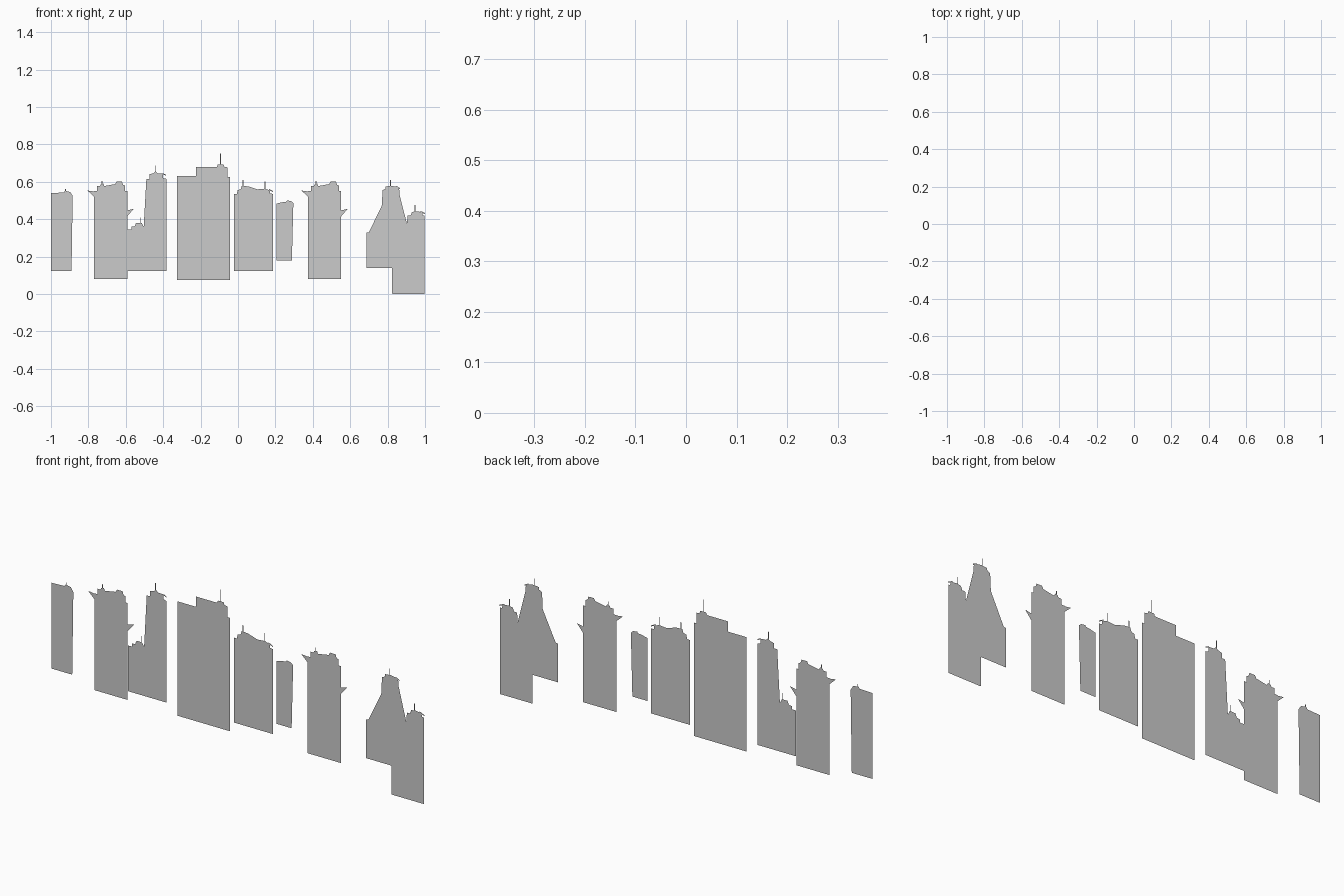
import bpy, bmesh


def cutout(name, outline, masts=(), fins=(), dx=0.0):
    """Flat skyline card in the XZ plane: outline, thin masts (x, z0, z1), extra fin polygons."""
    polys = [outline] + list(fins)
    for x, z0, z1 in masts:
        w = 0.002
        polys.append([(x - w, z0), (x + w, z0), (x + w, z1), (x - w, z1)])
    bm = bmesh.new()
    for poly in polys:
        bm.faces.new([bm.verts.new((x + dx, 0, z)) for x, z in poly])
    bmesh.ops.triangulate(bm, faces=bm.faces[:])
    mesh = bpy.data.meshes.new(name)
    bm.to_mesh(mesh)
    bm.free()
    obj = bpy.data.objects.new(name, mesh)
    bpy.context.collection.objects.link(obj)
    return obj


# Narrow block at the far left
cutout("left_block",
       [(-1, .123), (-.89, .123), (-.89, .522), (-.884, .525), (-.897, .545), (-.925, .552),
        (-.932, .542), (-.96, .535), (-.985, .535), (-.99, .54), (-1, .54)],
       masts=[(-.922, .55, .562)])

# Block with rooftop steps and side awnings, used twice
for name, dx in (("awning_block_left", 0), ("awning_block_right", 1.144)):
    cutout(name,
           [(-.77, .08), (-.592, .08), (-.592, .55), (-.605, .55), (-.605, .58), (-.618, .585),
            (-.62, .6), (-.65, .6), (-.657, .587), (-.675, .58), (-.715, .577), (-.72, .59),
            (-.735, .585), (-.738, .577), (-.755, .577), (-.755, .55), (-.77, .55)],
           masts=[(-.727, .58, .605)],
           fins=[[(-.77, .52), (-.77, .548), (-.805, .553)],
                 [(-.592, .415), (-.558, .455), (-.592, .447)]], dx=dx)

# Low block joined to a tall tower
cutout("stepped_block",
       [(-.59, .123), (-.383, .123), (-.383, .615), (-.4, .62), (-.4, .643), (-.43, .645),
        (-.44, .655), (-.452, .645), (-.472, .64), (-.472, .615), (-.49, .615), (-.49, .345),
        (-.505, .345), (-.508, .365), (-.515, .38), (-.545, .38), (-.552, .362),
        (-.568, .36), (-.57, .345), (-.59, .345)],
       masts=[(-.443, .65, .688), (-.52, .37, .41)],
       fins=[[(-.4, .64), (-.384, .632), (-.384, .637), (-.4, .645)]])

# Wide central block
cutout("central_block",
       [(-.325, .075), (-.042, .075), (-.042, .625), (-.057, .625), (-.057, .677), (-.075, .68),
        (-.077, .692), (-.108, .692), (-.112, .68), (-.225, .68), (-.225, .63), (-.325, .63)],
       masts=[(-.093, .69, .75)])

# Medium block with two roof sheds
cutout("medium_block",
       [(-.021, .123), (.187, .123), (.187, .535), (.172, .537), (.172, .553), (.145, .563),
        (.11, .56), (.085, .556), (.11, .54), (.073, .535), (.073, .555), (.058, .56),
        (.055, .575), (.02, .578), (.014, .56), (-.003, .555), (-.005, .535), (-.021, .535)],
       masts=[(.027, .57, .608), (.144, .56, .602)],
       fins=[[(.165, .556), (.187, .545), (.187, .55), (.165, .562)]])

# Small slim block
cutout("slim_block",
       [(.206, .178), (.288, .178), (.288, .48), (.296, .486), (.283, .497), (.262, .5),
        (.257, .491), (.235, .49), (.206, .483)])

# Right-hand cluster with low shed, tall tower and end tower
cutout("right_cluster",
       [(.687, .14), (.823, .14), (.823, .003), (.998, .003), (.998, .42), (.988, .42),
        (.985, .437), (.955, .442), (.93, .438), (.923, .42), (.907, .42), (.907, .19),
        (.893, .192), (.89, .212), (.863, .22), (.863, .555), (.853, .572), (.82, .578),
        (.79, .575), (.787, .555), (.773, .555), (.773, .328), (.762, .328), (.757, .342),
        (.73, .357), (.717, .352), (.708, .338), (.7, .33), (.687, .327)],
       masts=[(.815, .57, .61), (.947, .44, .475), (.722, .35, .365)],
       fins=[[(.845, .57), (.866, .562), (.866, .567), (.845, .578)],
             [(.975, .437), (1, .428), (1, .433), (.975, .444)],
             [(.825, .0), (.998, .0), (.998, .003), (.825, .003)]])
